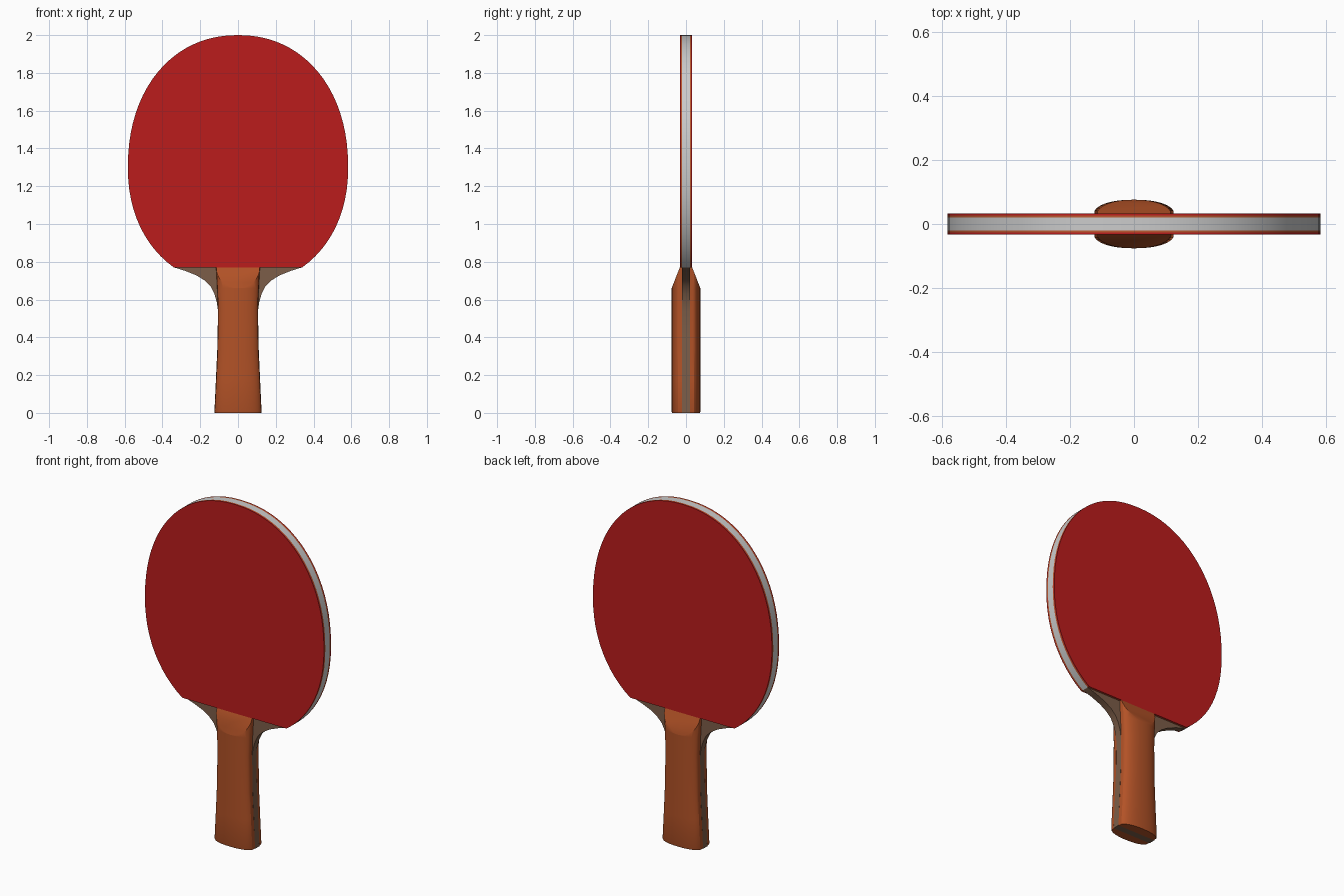
import bpy, bmesh, math
from mathutils import Vector

if "Cube" in bpy.data.objects:
    bpy.data.objects.remove(bpy.data.objects["Cube"])


def material(name, rgb):
    m = bpy.data.materials.new(name)
    m.diffuse_color = (*rgb, 1)
    m.use_nodes = True
    m.node_tree.nodes["Principled BSDF"].inputs["Base Color"].default_value = m.diffuse_color
    return m


RED = material("red_rubber", (0.5, 0.012, 0.012))
SPONGE = material("orange_sponge", (0.5, 0.1, 0.03))
WOOD = material("dark_wood", (0.2, 0.11, 0.065))
GRIP = material("handle_wood", (0.45, 0.085, 0.02))


def finish(name, bm, mat=None):
    bmesh.ops.recalc_face_normals(bm, faces=bm.faces)
    mesh = bpy.data.meshes.new(name)
    bm.to_mesh(mesh)
    bm.free()
    ob = bpy.data.objects.new(name, mesh)
    bpy.context.collection.objects.link(ob)
    if mat:
        mesh.materials.append(mat)
    bpy.ops.object.select_all(action='DESELECT')
    ob.select_set(True)
    bpy.context.view_layer.objects.active = ob
    bpy.ops.object.shade_smooth_by_angle(angle=math.radians(30))
    return ob


def loft(rows, closed=True, caps=True):
    """Skin a list of point rows, optionally wrapped and capped."""
    bm = bmesh.new()
    rings = [[bm.verts.new(p) for p in row] for row in rows]
    n = len(rings[0])
    for a, b in zip(rings, rings[1:]):
        for i in range(n if closed else n - 1):
            j = (i + 1) % n
            bm.faces.new((a[i], a[j], b[j], b[i]))
    if caps:
        bm.faces.new(rings[0])
        bm.faces.new(rings[-1])
    return bm


def slab(name, outline, y0, y1, mat):
    return finish(name, loft([[(x, y, z) for x, z in outline] for y in (y0, y1)]), mat)


# Blade outline: a superellipse cut off straight at the neck
P, A, ZC, UP, LOW, CUT = 2.15, 0.583, 1.3, 0.7, 0.631, 0.77


def half_outline(grow=0.0):
    t0 = -math.asin(((ZC - CUT) / LOW) ** (P / 2))
    angles = [t0 * (1 - i / 12) for i in range(12)] + [math.pi / 2 * i / 20 for i in range(21)]
    pts = []
    for t in angles:
        s, c = math.sin(t), max(math.cos(t), 0.0)
        h = UP if s >= 0 else LOW
        pts.append(((A + grow) * c ** (2 / P),
                    ZC + math.copysign(abs(s) ** (2 / P), s) * (h + (grow if s > 0 else 0))))
    pts[-1] = (0.0, ZC + UP + grow)
    return pts


def mirrored(half):
    return half + [(-x, z) for x, z in reversed(half) if x > 1e-6]


blade = mirrored(half_outline())

# Wooden core with flared neck running down through the handle
neck = [(0.125, 0), (0.11, 0.33), (0.106, 0.42), (0.106, 0.54), (0.112, 0.585), (0.125, 0.63),
        (0.145, 0.67), (0.175, 0.70), (0.22, 0.728), (0.28, 0.752)]
slab("blade_core", mirrored(neck + half_outline(-0.003)), -0.02, 0.02, WOOD)

# Grey tape around the blade rim
finish("edge_tape", loft([[(x, y, z) for x, z in blade] for y in (-0.02, 0.02)], False, False))

for side, s in (("front", -1), ("back", 1)):
    # Sponge and rubber sheets
    slab(side + "_sponge", blade, s * 0.02, s * 0.027, SPONGE)
    slab(side + "_rubber", blade, s * 0.027, s * 0.033, RED)

    # Flared handle half with rounded section
    arc = [(1, 0.02), (0.99, 0.034)]
    arc += [(math.cos(t) ** 0.9, 0.034 + 0.042 * math.sin(t))
            for t in (math.pi / 2 * i / 8 for i in range(1, 8))]
    section = mirrored(arc + [(0.0, 0.076)])
    rows = [[(w * x, s * (0.02 + (y - 0.02) * k), z) for x, y in section]
            for z, w, k in ((0, 0.122, 0.96), (0.008, 0.125, 1), (0.18, 0.116, 1),
                            (0.33, 0.109, 1), (0.55, 0.106, 1), (0.66, 0.11, 1), (0.77, 0.116, 1))]
    bm = loft(rows)
    # Sloping cut where the handle meets the rubber
    cut = bmesh.ops.bisect_plane(bm, geom=bm.verts[:] + bm.edges[:] + bm.faces[:],
                                 plane_co=Vector((0, s * 0.033, 0.77)),
                                 plane_no=Vector((0, s * 0.11, 0.043)), clear_outer=True)
    edges = [e for e in cut["geom_cut"] if isinstance(e, bmesh.types.BMEdge)]
    bmesh.ops.holes_fill(bm, edges=[e for e in edges if e.is_boundary], sides=0)
    finish(side + "_handle", bm, GRIP)
